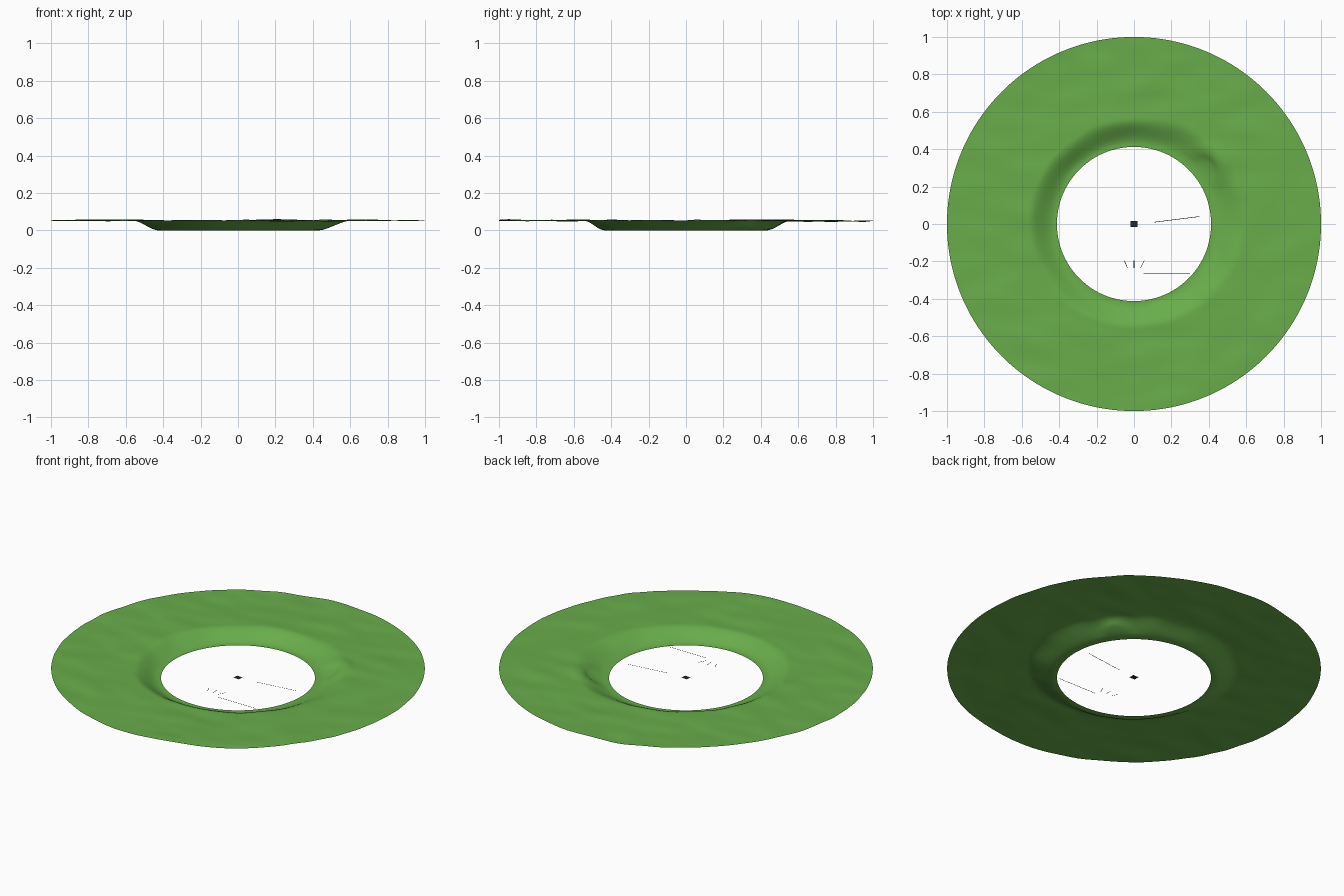
import bpy, bmesh, math
from mathutils import Vector, noise

if "Cube" in bpy.data.objects:
    bpy.data.objects.remove(bpy.data.objects["Cube"])


def material(name, color):
    m = bpy.data.materials.new(name)
    m.diffuse_color = (*color, 1)
    m.use_nodes = True
    m.node_tree.nodes["Principled BSDF"].inputs["Base Color"].default_value = m.diffuse_color
    return m


def make_object(name, bm, mat):
    mesh = bpy.data.meshes.new(name)
    bm.to_mesh(mesh)
    bm.free()
    mesh.materials.append(mat)
    ob = bpy.data.objects.new(name, mesh)
    bpy.context.collection.objects.link(ob)
    return ob


grass = material("grass", (0.14, 0.42, 0.07))
dark = material("dark", (0.02, 0.02, 0.03))

INNER, OUTER, SEGS, RINGS = 0.412, 1.0, 160, 48


def smooth(a, b, t):
    t = min(max((t - a) / (b - a), 0), 1)
    return t * t * (3 - 2 * t)


def height(x, y):
    r, a = math.hypot(x, y), math.atan2(y, x)
    # bank rises from the flat shore; wider and gentler on the right side
    wobble = 0.012 * noise.noise(Vector((x * 6, y * 6, 3)))
    wide = 0.05 * max(0, math.cos(a - 0.4)) ** 2
    bank = smooth(0.425 + wobble, 0.56 + wobble + wide, r)
    # broad undulation and fine ripples stretched along x
    broad = 0.007 * noise.noise(Vector((x * 2, y * 2, 7)))
    fine = 0.005 * noise.noise(Vector((x * 5, y * 9, 1)))
    z = bank * (0.053 + broad + fine)
    # little steep notch at the back right
    d = math.hypot(x - 0.37, y - 0.29)
    z += 0.012 * smooth(0.055, 0.08, d) * smooth(0.17, 0.08, d) * bank if r > 0.47 else 0
    return z


# Ring of rolling ground around the round opening
bm = bmesh.new()
rings = []
for i in range(RINGS + 1):
    r = INNER + (OUTER - INNER) * (i / RINGS) ** 1.2
    ring = []
    for j in range(SEGS):
        a = 2 * math.pi * j / SEGS
        x, y = r * math.cos(a), r * math.sin(a)
        ring.append(bm.verts.new((x, y, height(x, y) if i else 0)))
    rings.append(ring)
for p, q in zip(rings, rings[1:]):
    for j in range(SEGS):
        k = (j + 1) % SEGS
        bm.faces.new((p[j], q[j], q[k], p[k])).smooth = True
make_object("ground_ring", bm, grass)


# Small dark marks lying in the opening
def strip(name, p, q, width):
    p, q = Vector((*p, 0.002)), Vector((*q, 0.002))
    d = (q - p).normalized()
    n = Vector((-d.y, d.x, 0)) * width / 2
    bm = bmesh.new()
    bm.faces.new([bm.verts.new(v) for v in (p - n, q - n, q + n, p + n)])
    return make_object(name, bm, dark)


strip("centre_square", (-0.018, 0), (0.018, 0), 0.032)
strip("long_strip", (0.11, 0.01), (0.35, 0.04), 0.003)
strip("front_strip", (0.05, -0.265), (0.3, -0.267), 0.003)
for n, (x0, x1) in enumerate(((-0.035, -0.052), (0, 0), (0.035, 0.055))):
    strip(f"short_strip_{n}", (x0, -0.235), (x1, -0.195), 0.003)
